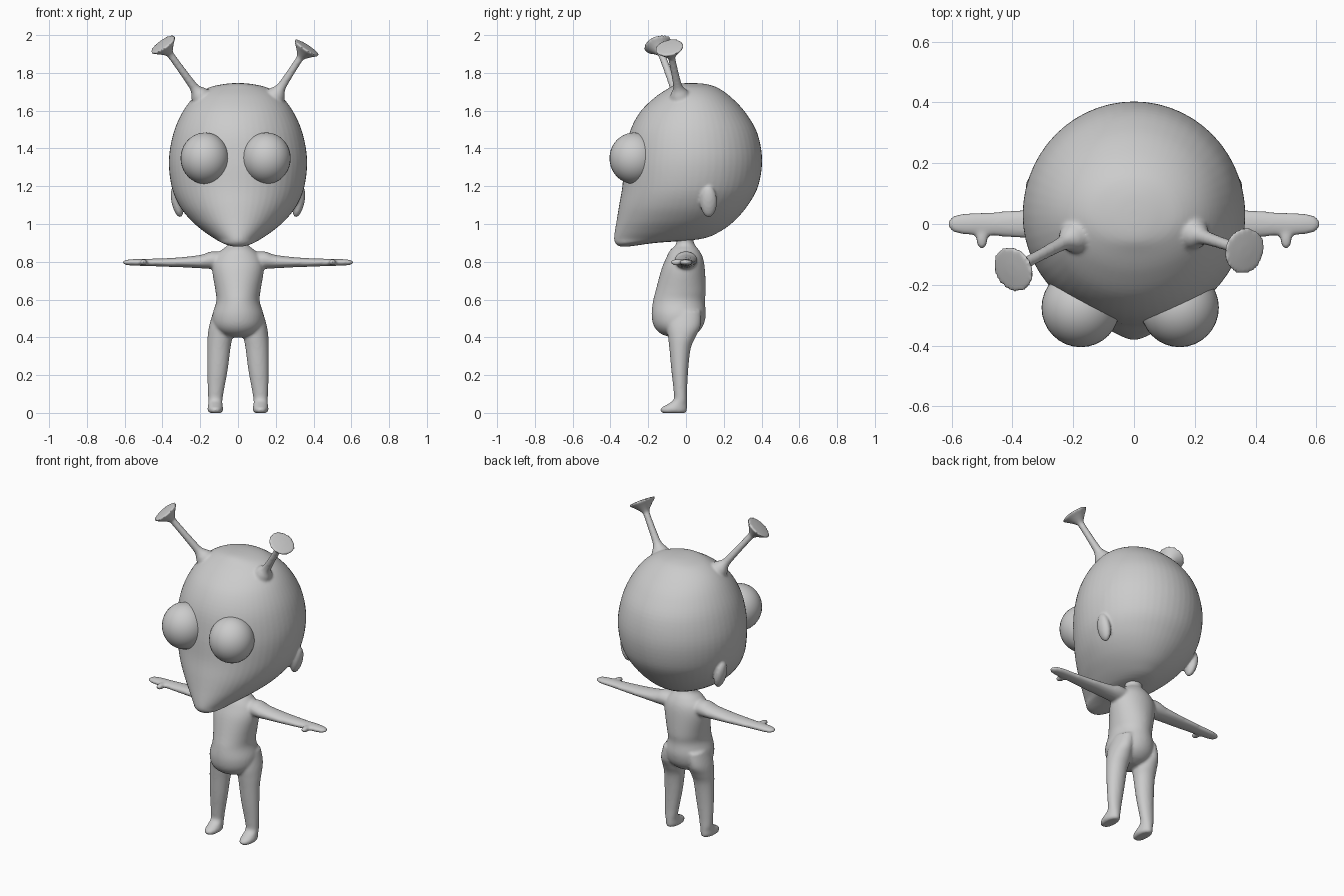
import bpy, bmesh, math
from mathutils import Vector, Matrix

if "Cube" in bpy.data.objects:
    bpy.data.objects.remove(bpy.data.objects["Cube"])

grey = bpy.data.materials.new("grey skin")
grey.diffuse_color = (0.6, 0.6, 0.6, 1)
grey.use_nodes = True
grey.node_tree.nodes["Principled BSDF"].inputs["Base Color"].default_value = grey.diffuse_color


def spline(rows, steps=5):
    """Smoothly interpolate the cross-section table."""
    out = []
    for i in range(len(rows) - 1):
        p0, p1 = rows[max(i - 1, 0)], rows[i]
        p2, p3 = rows[i + 1], rows[min(i + 2, len(rows) - 1)]
        for k in range(steps):
            t = k / steps
            out.append([0.5 * (2 * b + (c - a) * t + (2 * a - 5 * b + 4 * c - d) * t * t
                               + (3 * b - a - 3 * c + d) * t ** 3)
                        for a, b, c, d in zip(p0, p1, p2, p3)])
    return out + [list(rows[-1])]


def loft(bm, rows, place, sides=40, steps=5):
    """Rows: position, u centre, u radius, v min, v max, v of widest point."""
    rings = []
    for s, cu, ru, v0, v1, vm in spline(rows, steps):
        ring = []
        for k in range(sides):
            a = 2 * math.pi * k / sides
            sv = math.sin(a)
            u = cu + ru * math.cos(a)
            v = vm + sv * ((v1 - vm) if sv > 0 else (vm - v0))
            ring.append(bm.verts.new(place(s, u, v)))
        rings.append(ring)
    for a, b in zip(rings, rings[1:]):
        for k in range(sides):
            j = (k + 1) % sides
            bm.faces.new((a[k], a[j], b[j], b[k]))
    bm.faces.new(rings[0][::-1])
    bm.faces.new(rings[-1])


def ellipsoid(bm, centre, radii, tilt=0):
    m = Matrix.Translation(centre) @ Matrix.Rotation(tilt, 4, 'Y') @ Matrix.Diagonal((*radii, 1))
    bmesh.ops.create_uvsphere(bm, u_segments=32, v_segments=20, radius=1, matrix=m)


def finish(bm, name, voxel=None, smooth=0):
    bmesh.ops.recalc_face_normals(bm, faces=bm.faces)
    me = bpy.data.meshes.new(name)
    bm.to_mesh(me)
    bm.free()
    me.materials.append(grey)
    for p in me.polygons:
        p.use_smooth = True
    ob = bpy.data.objects.new(name, me)
    bpy.context.collection.objects.link(ob)
    if voxel:  # fuse overlapping pieces into one soft skin
        r = ob.modifiers.new("fuse", 'REMESH')
        r.mode, r.voxel_size, r.use_smooth_shade = 'VOXEL', voxel, True
        s = ob.modifiers.new("soften", 'SMOOTH')
        s.factor, s.iterations = 0.5, smooth
    return ob


upright = lambda s, u, v: (u, v, s)

# body: torso with neck
bm = bmesh.new()
torso = [(0.95, .06, -.06, .05), (0.91, .05, -.05, .04), (0.885, .058, -.058, .05),
         (0.86, .09, -.085, .07), (0.82, .125, -.105, .09), (0.76, .137, -.13, .10),
         (0.65, .12, -.16, .105), (0.59, .115, -.175, .10), (0.52, .135, -.182, .105),
         (0.46, .13, -.17, .09), (0.42, .095, -.135, .055), (0.40, .04, -.08, .01)]
loft(bm, [(z, 0, w, f, b, (f + b) / 2) for z, w, f, b in torso], upright)

# legs, feet, arms and thumbs
leg = [(.54, .08, .05, -.09, .08), (.46, .095, .058, -.10, .078), (.40, .096, .065, -.095, .05),
       (.34, .101, .061, -.088, .025), (.23, .108, .054, -.078, .012), (.12, .117, .043, -.066, .006),
       (.07, .12, .038, -.066, .006), (.045, .12, .038, -.10, .006), (.025, .12, .041, -.133, .006),
       (.008, .12, .039, -.135, .004), (0, .12, .032, -.125, -.004)]
arm = [(.06, .055, .76, .85), (.14, .06, .762, .855), (.19, .056, .765, .838), (.28, .052, .77, .826),
       (.36, .047, .773, .82), (.46, .04, .777, .816), (.54, .036, .779, .815),
       (.585, .03, .782, .811), (.603, .02, .787, .806), (.612, .006, .794, .799)]
for side in (-1, 1):
    loft(bm, [(z, side * x, r, f, b, (f + b) / 2) for z, x, r, f, b in leg], upright, 28)
    loft(bm, [(x, 0, r, lo, hi, (lo + hi) / 2) for x, r, lo, hi in arm],
         lambda s, u, v: (side * s, u, v), 24)
    ellipsoid(bm, (side * .5, -.045, .797), (.02, .037, .017))
finish(bm, "body", 0.008, 5)

# head: z, half width, front, back, y of widest point
bm = bmesh.new()
head = [(1.746, .02, .0, .05, .025), (1.74, .08, -.05, .11, .03), (1.72, .16, -.09, .17, .03),
        (1.67, .235, -.165, .24, .03), (1.59, .295, -.245, .315, .03), (1.48, .342, -.30, .378, .03),
        (1.34, .366, -.325, .403, .03), (1.20, .352, -.337, .382, .02), (1.10, .312, -.354, .328, 0),
        (1.02, .25, -.367, .26, -.03), (.96, .18, -.377, .18, -.08), (.92, .12, -.381, .075, -.16),
        (.90, .085, -.375, -.16, -.27), (.885, .045, -.36, -.27, -.315), (.88, .015, -.345, -.31, -.33)]
loft(bm, [(z, 0, w, f, b, m) for z, w, f, b, m in head], upright, 56)

# ears
for side in (-1, 1):
    ellipsoid(bm, (side * .322, .12, 1.118), (.03, .044, .084), side * math.radians(12))

# antennae with funnel ends
for base, tip in (((-.19, -.04, 1.665), (-.398, -.15, 1.952)), ((.19, -.03, 1.665), (.365, -.088, 1.935))):
    base, tip = Vector(base), Vector(tip)
    d = tip - base
    n = d.length
    q = d.to_track_quat('Z', 'Y')
    shape = [(0, .06), (.035, .045), (.065, .028), (.11, .022), (n - .085, .019), (n - .06, .024),
             (n - .03, .05), (n - .004, .077), (n + .002, .07), (n + .006, .02)]
    loft(bm, [(s, 0, r, -r, r, 0) for s, r in shape],
         lambda s, u, v: base + q @ Vector((u, v, s)), 24)
finish(bm, "head", 0.008, 4)

# eyes
for name, x in (("left_eye", -.175), ("right_eye", .15)):
    bm = bmesh.new()
    ellipsoid(bm, (x, -.275, 1.348), (.129, .13, .136))
    finish(bm, name)
